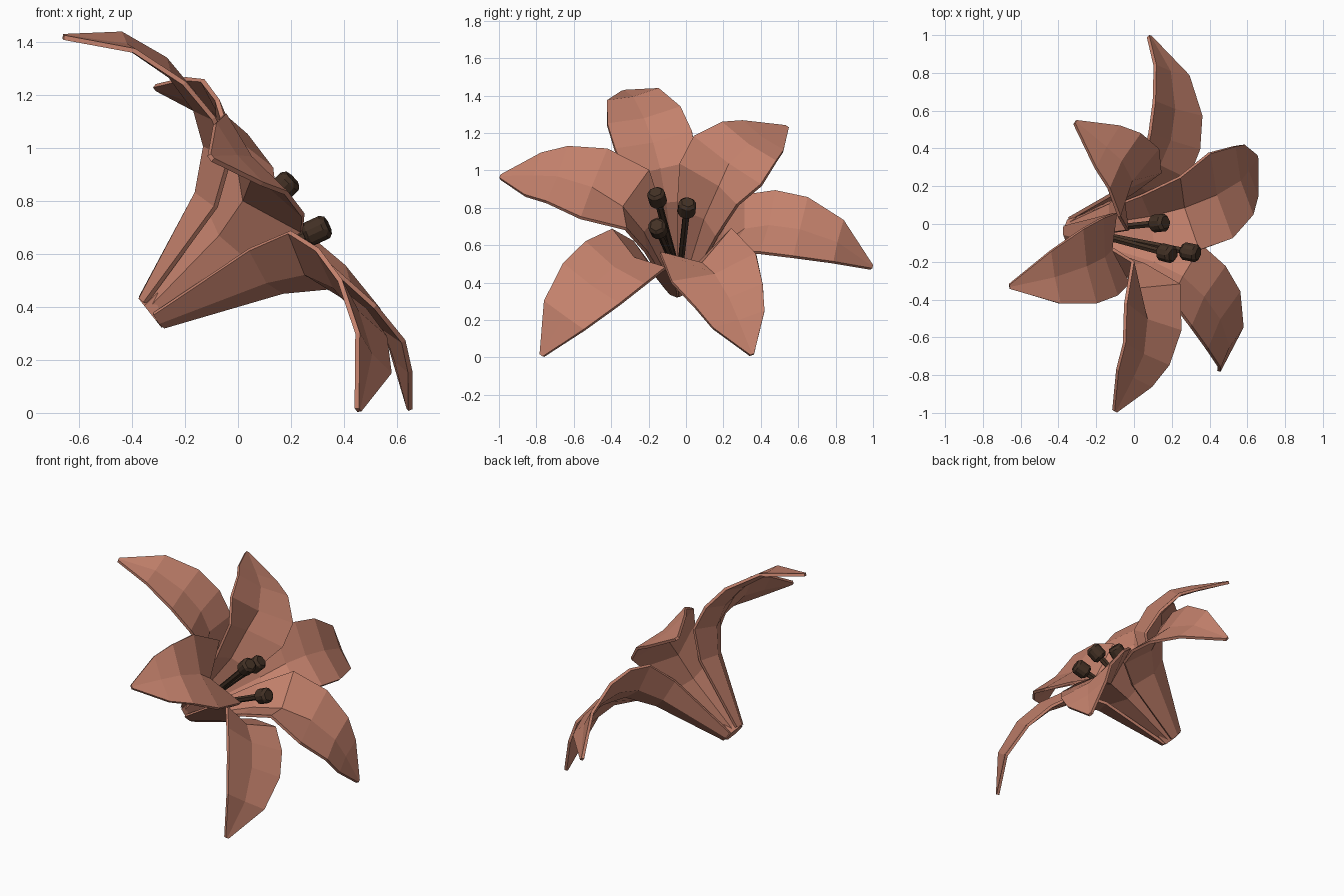
import bpy
from math import cos, sin, radians
from mathutils import Vector

if "Cube" in bpy.data.objects:
    bpy.data.objects.remove(bpy.data.objects["Cube"])

BASE = Vector((-0.333, -0.037, 0.41))
AXIS = Vector((0.785, 0, 0.62)).normalized()
UP = Vector((-AXIS.z, 0, AXIS.x))
SIDE = Vector((0, 1, 0))
SAG = (.026, .02, .006)  # the tube droops slightly off the axis


def material(name, rgb):
    m = bpy.data.materials.new(name)
    m.diffuse_color = (*rgb, 1)
    m.use_nodes = True
    m.node_tree.nodes["Principled BSDF"].inputs["Base Color"].default_value = m.diffuse_color
    return m


PINK = material("petal_pink", (0.55, 0.22, 0.15))
BROWN = material("stamen_brown", (0.055, 0.03, 0.018))

# Petal rows: midrib radius, height along axis, half width, edge lift
INNER = [(.05, -.015, .04, .01), (.205, .37, .145, .07), (.32, .525, .21, .13),
         (.49, .62, .245, .045), (.68, .64, .197, .025), (.81, .60, .15, .015),
         (.998, .525, .012, 0)]
OUTER = [(.065, -.015, .045, .01), (.25, .40, .15, .05), (.36, .535, .195, .06),
         (.50, .59, .215, .035), (.67, .595, .205, .025), (.875, .535, .145, .015),
         (1.07, .37, .012, 0)]


def petal(name, rows, degrees, reach=1.0, tip=1.0, rise=0.0):
    a = radians(degrees)
    out = SIDE * cos(a) + UP * sin(a)
    across = UP * cos(a) - SIDE * sin(a)
    verts, faces = [], []
    last = len(rows) - 1
    for i, (r, h, w, lift) in enumerate(rows):
        p, q = rows[max(i - 1, 0)], rows[min(i + 1, last)]
        n = Vector((p[1] - q[1], q[0] - p[0])).normalized()
        k = tip if i == last else reach if i > 2 else 1
        h += rise if 2 < i < last else 0
        origin = BASE - UP * (SAG[i] if i < 3 else 0)
        for s in (-1, 0, 1):
            e = lift * abs(s)
            verts.append(origin + out * (r * k + n.x * e) + AXIS * (h + n.y * e) + across * (w * s))
    for i in range(last):
        for j in (0, 1):
            k = 3 * i + j
            faces.append((k, k + 1, k + 4, k + 3))
    me = bpy.data.meshes.new(name)
    me.from_pydata(verts, [], faces)
    ob = bpy.data.objects.new(name, me)
    bpy.context.collection.objects.link(ob)
    me.materials.append(PINK)
    mod = ob.modifiers.new("thickness", 'SOLIDIFY')
    mod.thickness = 0.018
    mod.offset = 0


def rod(name, p, q, r1, r2, sides, mat):
    d = q - p
    bpy.ops.mesh.primitive_cone_add(vertices=sides, radius1=r1, radius2=r2, depth=d.length,
                                    location=(p + q) / 2,
                                    rotation=d.to_track_quat('Z', 'Y').to_euler())
    ob = bpy.context.object
    ob.name = name
    ob.data.materials.append(mat)
    return ob


# Three inner and three outer petals around the tilted axis
for i, (deg, reach, tip, rise) in enumerate([(163, 1, 1, 0), (47.5, .81, .855, .015), (-67, 1, 1, 0)]):
    petal(f"inner_petal_{i + 1}", INNER, deg, reach, tip, rise)
for i, (deg, reach, tip) in enumerate([(106.5, .98, .97), (-11, .98, .98), (-132.5, 1.03, 1.015)]):
    petal(f"outer_petal_{i + 1}", OUTER, deg, reach, tip)

# Small cup closing the throat
foot = BASE - UP * SAG[0]
rod("flower_base", foot - AXIS * .02, foot + AXIS * .05, .07, .085, 6, PINK)

# Stamens: filament, plus an anther with chamfered ends
for i, tip in enumerate([(.175, -.155, .855), (.135, .005, .80), (.30, -.15, .69)]):
    tip = Vector(tip)
    root = foot + AXIS * .06 + (tip - foot).normalized() * .03
    d = (tip - root).normalized()
    rod(f"filament_{i + 1}", root, tip, .017, .02, 6, BROWN)
    anther = rod(f"anther_{i + 1}", tip - d * .05, tip + d * .045, .054, .054, 6, BROWN)
    bev = anther.modifiers.new("chamfer", 'BEVEL')
    bev.width = 0.016
    bev.segments = 1
